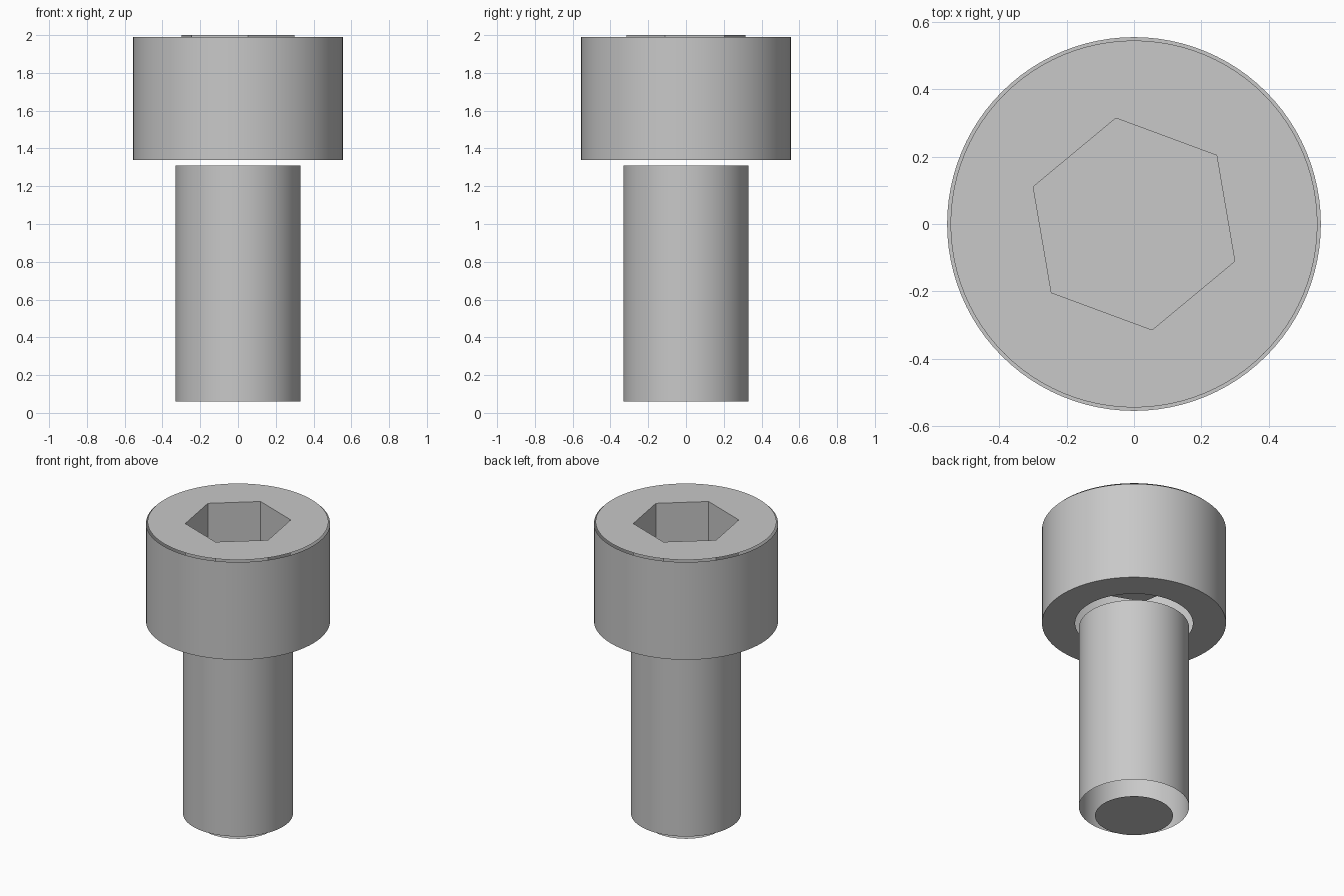
import bpy, bmesh, math

cube = bpy.data.objects.get("Cube")
if cube:
    bpy.data.objects.remove(cube, do_unlink=True)

SIDES = 96
HEAD_R, RIM_R, NECK_R = 0.555, 0.545, 0.355
SHANK_R, TIP_R, HEX_R = 0.332, 0.235, 0.319
HEX_TURN = math.radians(39.7)
TOP, SOCKET_FLOOR = 2.0, 1.67

steel = bpy.data.materials.new("grey steel")
steel.use_nodes = True
GREY = (0.58, 0.58, 0.58, 1)
steel.diffuse_color = GREY
steel.node_tree.nodes["Principled BSDF"].inputs["Base Color"].default_value = GREY


def ring(bm, radius, z, sides=SIDES, turn=0.0):
    """Closed loop of vertices and edges."""
    verts = []
    for i in range(sides):
        a = turn + math.tau * i / sides
        verts.append(bm.verts.new((radius * math.cos(a), radius * math.sin(a), z)))
    edges = [bm.edges.new((verts[i], verts[(i + 1) % sides])) for i in range(sides)]
    return verts, edges


def wall(bm, lower, upper, inward=False):
    """Quads joining two loops of equal count."""
    n = len(lower)
    for i in range(n):
        j = (i + 1) % n
        face = bm.faces.new((lower[i], lower[j], upper[j], upper[i]))
        if inward:
            face.normal_flip()


def finish(bm, name):
    mesh = bpy.data.meshes.new(name)
    bm.normal_update()
    bm.to_mesh(mesh)
    bm.free()
    mesh.materials.append(steel)
    obj = bpy.data.objects.new(name, mesh)
    bpy.context.collection.objects.link(obj)
    bpy.ops.object.select_all(action='DESELECT')
    obj.select_set(True)
    bpy.context.view_layer.objects.active = obj
    bpy.ops.object.shade_smooth_by_angle(angle=math.radians(30))


# Head side wall and the bearing ring under it
bm = bmesh.new()
low, _ = ring(bm, HEAD_R, 1.34)
high, _ = ring(bm, HEAD_R, 1.99)
neck, _ = ring(bm, NECK_R, 1.34)
wall(bm, low, high)
wall(bm, neck, low)
finish(bm, "head")

# Flat top, set just inside the head wall, with a hexagonal opening
bm = bmesh.new()
_, rim = ring(bm, RIM_R, TOP)
_, opening = ring(bm, HEX_R, TOP, 6, HEX_TURN)
bmesh.ops.triangle_fill(bm, edges=rim + opening, use_beauty=True, normal=(0, 0, 1))
finish(bm, "head_top")

# Hexagonal socket
bm = bmesh.new()
floor, _ = ring(bm, HEX_R, SOCKET_FLOOR, 6, HEX_TURN)
mouth, _ = ring(bm, HEX_R, TOP, 6, HEX_TURN)
wall(bm, floor, mouth, inward=True)
bm.faces.new(floor)
finish(bm, "hex_socket")

# Open shank tube
bm = bmesh.new()
low, _ = ring(bm, SHANK_R, 0.06)
high, _ = ring(bm, SHANK_R, 1.31)
wall(bm, low, high)
finish(bm, "shank")

# Flat tip below the shank
bm = bmesh.new()
tip, _ = ring(bm, TIP_R, 0.0)
bm.faces.new(list(reversed(tip)))
finish(bm, "shank_tip")
